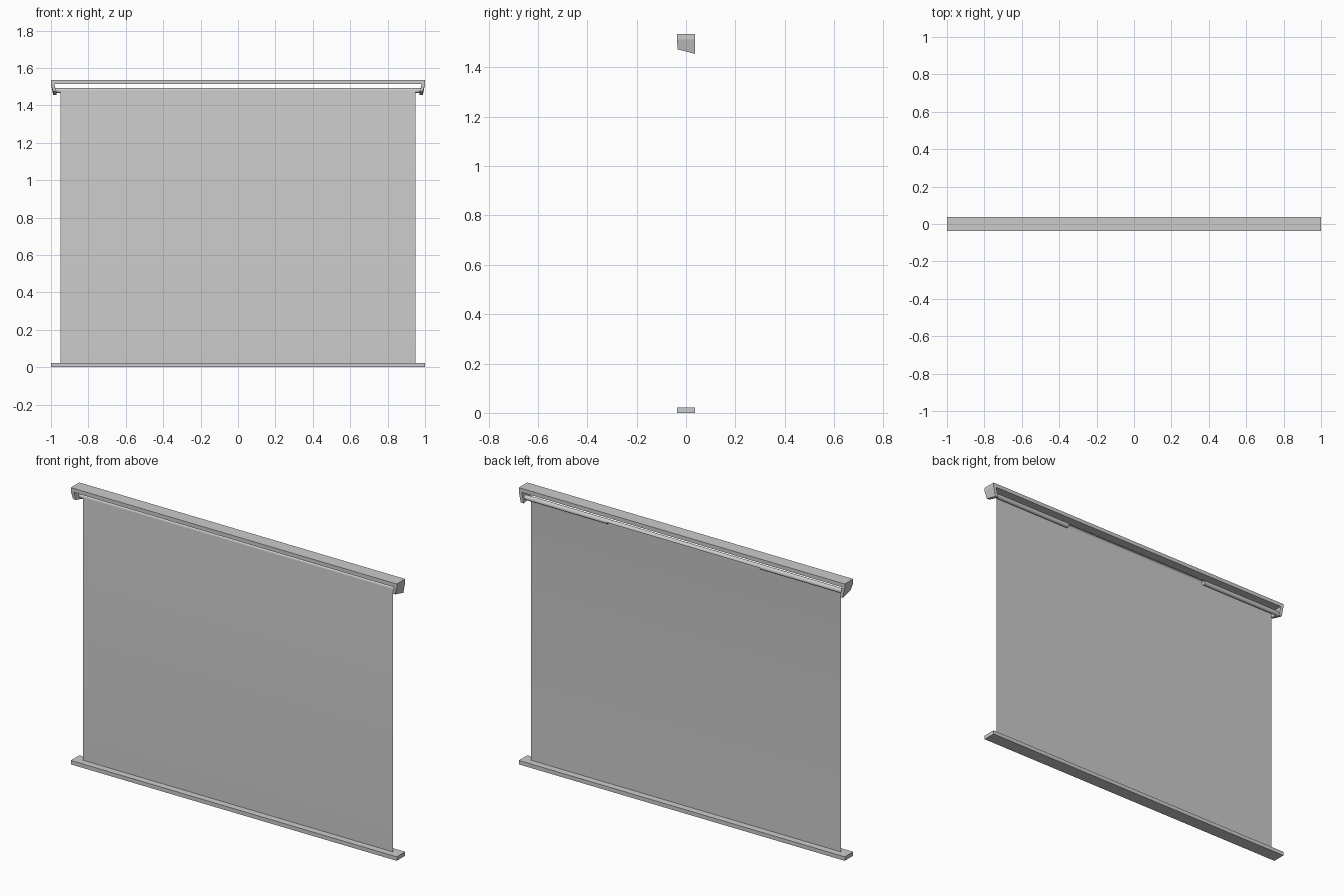
import bpy
import bmesh
import math

cube = bpy.data.objects.get("Cube")
if cube:
    bpy.data.objects.remove(cube, do_unlink=True)

GREY = bpy.data.materials.new("plain_grey")
GREY.use_nodes = True
COLOUR = (0.6, 0.6, 0.6, 1)
GREY.diffuse_color = COLOUR
GREY.node_tree.nodes["Principled BSDF"].inputs["Base Color"].default_value = COLOUR

HALF_DEPTH = 0.037
TOP = 1.535
ROLL_Z, ROLL_R = 1.479, 0.013


def add_object(name, bm, smooth=False):
    mesh = bpy.data.meshes.new(name)
    bm.to_mesh(mesh)
    bm.free()
    mesh.materials.append(GREY)
    for poly in mesh.polygons:
        poly.use_smooth = smooth
    obj = bpy.data.objects.new(name, mesh)
    bpy.context.collection.objects.link(obj)
    return obj


def box(name, x0, x1, y0, y1, z0, z1):
    bm = bmesh.new()
    bmesh.ops.create_cube(bm, size=1)
    for v in bm.verts:
        v.co.x = x1 if v.co.x > 0 else x0
        v.co.y = y1 if v.co.y > 0 else y0
        v.co.z = z1 if v.co.z > 0 else z0
    return add_object(name, bm)


# Rails above and below the cloth
box("top_rail", -1, 1, -HALF_DEPTH, HALF_DEPTH, 1.513, TOP)
box("bottom_rail", -1, 1, -HALF_DEPTH, HALF_DEPTH, 0, 0.022)

# Tapered end brackets, lower at the back
for side, label in ((1, "left"), (-1, "right")):
    bracket = box(label + "_bracket", *sorted((side * 0.982, side)),
                  -HALF_DEPTH, HALF_DEPTH, 1.455, 1.513)
    for v in bracket.data.vertices:
        if v.co.z < 1.5:
            v.co.x -= side * 0.012
            if v.co.y < 0:
                v.co.z = 1.473
                v.co.y += 0.003

    # Short roller tube held by the bracket
    bm = bmesh.new()
    bmesh.ops.create_cone(bm, cap_ends=True, segments=32, radius1=ROLL_R,
                          radius2=ROLL_R, depth=0.51)
    for v in bm.verts:
        x, y, z = v.co
        v.co = (side * 0.725 + z, ROLL_R + y, ROLL_Z - x)
    tube = add_object(label + "_roller_tube", bm, True)
    bpy.ops.object.select_all(action="DESELECT")
    tube.select_set(True)
    bpy.context.view_layer.objects.active = tube
    bpy.ops.object.shade_smooth_by_angle(angle=math.radians(40))

# Hanging cloth that curls back over the roller tubes
wrap = ROLL_R + 0.0005
path = [(0, 0.02)]
for i in range(17):
    a = math.pi * (1 - i / 16)
    path.append((ROLL_R + wrap * math.cos(a), ROLL_Z + wrap * math.sin(a)))
bm = bmesh.new()
rows = [[bm.verts.new((x, y, z)) for x in (-0.95, 0.95)] for y, z in path]
for low, high in zip(rows, rows[1:]):
    bm.faces.new((low[0], low[1], high[1], high[0]))
add_object("cloth", bm, True)
